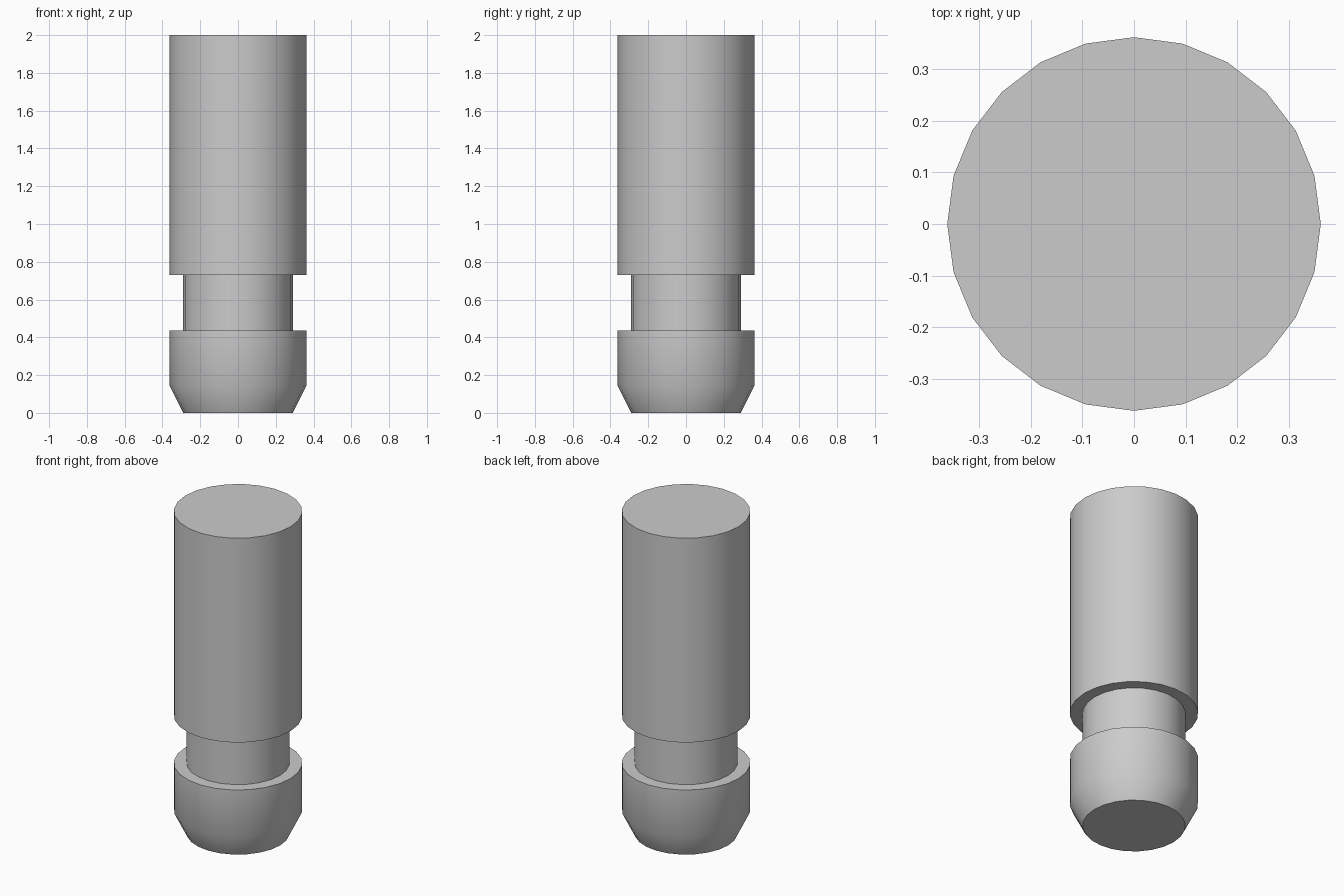
import bpy
import bmesh
import math

cube = bpy.data.objects.get("Cube")
if cube:
    bpy.data.objects.remove(cube, do_unlink=True)

SIDES = 24
OUTER, INNER = 0.362, 0.29

# Plain grey material
grey = bpy.data.materials.new("light_grey")
grey.use_nodes = True
colour = (0.6, 0.6, 0.6, 1.0)
grey.diffuse_color = colour
grey.node_tree.nodes["Principled BSDF"].inputs["Base Color"].default_value = colour


def turned_part(name, profile):
    """Revolve a (radius, height) profile around z and cap both ends."""
    bm = bmesh.new()
    rings = []
    for radius, z in profile:
        angles = [2 * math.pi * i / SIDES for i in range(SIDES)]
        rings.append([bm.verts.new((radius * math.cos(a), radius * math.sin(a), z))
                      for a in angles])
    for low, high in zip(rings, rings[1:]):
        for i in range(SIDES):
            j = (i + 1) % SIDES
            bm.faces.new((low[i], low[j], high[j], high[i]))
    bm.faces.new(list(reversed(rings[0])))
    bm.faces.new(rings[-1])
    mesh = bpy.data.meshes.new(name)
    bm.to_mesh(mesh)
    bm.free()
    mesh.materials.append(grey)
    obj = bpy.data.objects.new(name, mesh)
    bpy.context.collection.objects.link(obj)
    bpy.ops.object.select_all(action="DESELECT")
    obj.select_set(True)
    bpy.context.view_layer.objects.active = obj
    bpy.ops.object.shade_smooth_by_angle(angle=math.radians(30))
    return obj


# One turned pin: tapered foot, collar, grooved neck and long shaft
turned_part("grooved_pin", [
    (INNER, 0.0), (OUTER, 0.145),
    (OUTER, 0.435), (INNER, 0.435),
    (INNER, 0.73), (OUTER, 0.73),
    (OUTER, 2.0),
])
